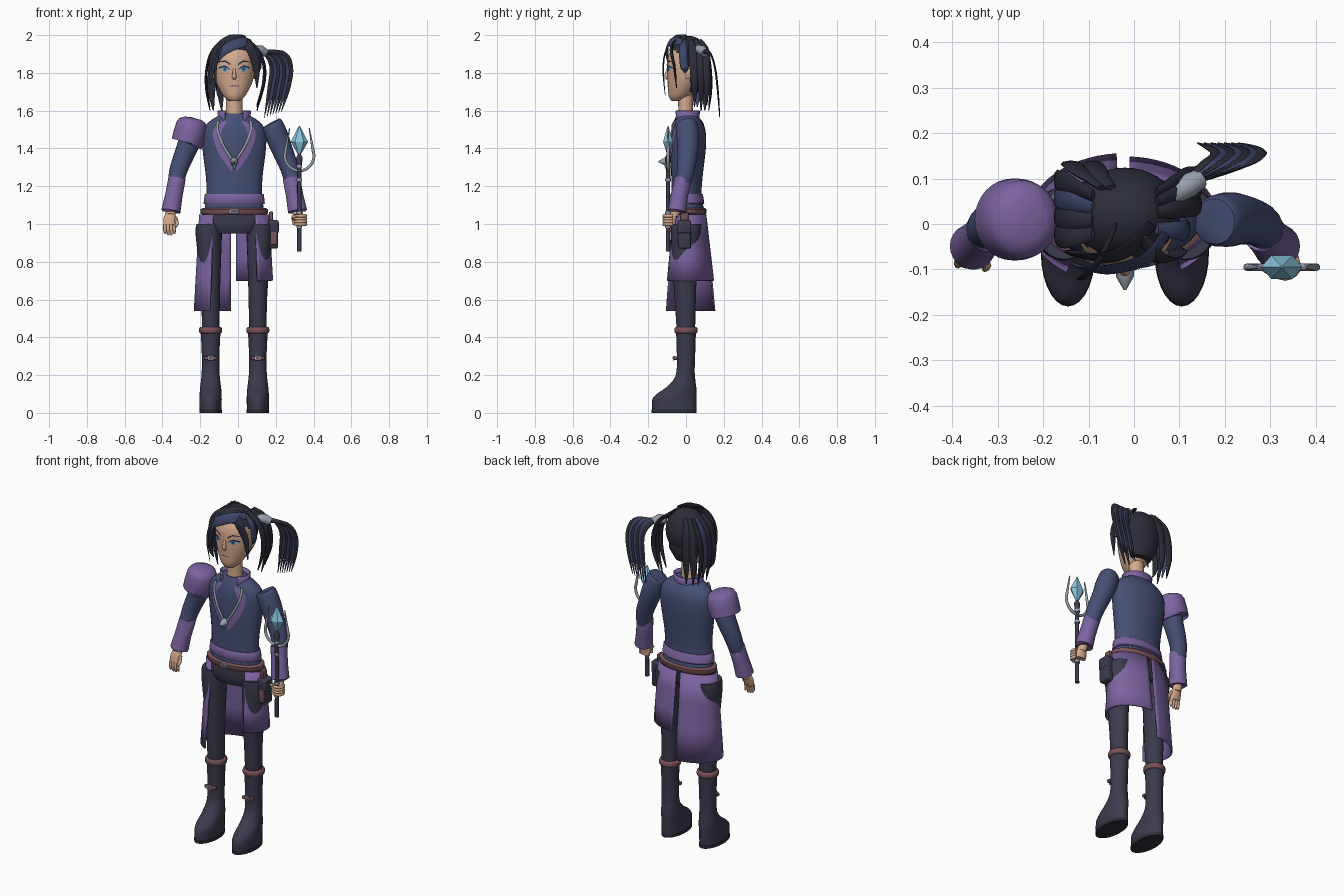
import bpy, bmesh, math
from mathutils import Vector
from mathutils.bvhtree import BVHTree

C = -0.02  # body centre line in x


def material(name, r, g, b):
    m = bpy.data.materials.new(name)
    m.diffuse_color = (r, g, b, 1)
    return m


SKIN = material("skin", .66, .40, .27)
NAVY = material("navy cloth", .062, .08, .18)
PURPLE = material("purple cloth", .20, .125, .35)
CHAR = material("charcoal leather", .044, .043, .075)
BROWN = material("brown leather", .19, .085, .10)
HAIR = material("dark hair", .026, .026, .042)
STREAK = material("blue hair", .048, .06, .14)
SILVER = material("silver", .31, .35, .41)
CRYSTAL = material("pale crystal", .26, .56, .74)
BLUE = material("eye blue", .04, .22, .58)


def finish(name, bm, mat, angle=45):
    bmesh.ops.recalc_face_normals(bm, faces=bm.faces)
    me = bpy.data.meshes.new(name)
    bm.to_mesh(me)
    bm.free()
    me.materials.append(mat)
    ob = bpy.data.objects.new(name, me)
    bpy.context.collection.objects.link(ob)
    if angle:
        bpy.ops.object.select_all(action='DESELECT')
        bpy.context.view_layer.objects.active = ob
        ob.select_set(True)
        bpy.ops.object.shade_smooth_by_angle(angle=math.radians(angle))
    return ob


def smooth_path(pts, k):
    P = [pts[0]] + list(pts) + [pts[-1]]
    out = []
    for i in range(1, len(P) - 2):
        for j in range(k):
            t = j / k
            out.append([.5 * (2 * b + (c - a) * t + (2 * a - 5 * b + 4 * c - d) * t * t
                              + (3 * b - a - 3 * c + d) * t ** 3)
                        for a, b, c, d in zip(P[i - 1], P[i], P[i + 1], P[i + 2])])
    return out + [list(pts[-1])]


def tube(name, pts, mat, ref=(1, 0, 0), n=16, k=1, axis=None, angle=45):
    """Skin elliptical rings (x, y, z, a, b) along a path; a runs along ref."""
    pts = smooth_path(pts, k) if k > 1 else pts
    bm = bmesh.new()
    rings = []
    for i, p in enumerate(pts):
        t = Vector(axis) if axis else Vector(pts[min(i + 1, len(pts) - 1)][:3]) - Vector(pts[max(i - 1, 0)][:3])
        t.normalize()
        u = Vector(ref) - t * t.dot(Vector(ref))
        u.normalize()
        v = t.cross(u)
        rings.append([bm.verts.new(Vector(p[:3]) + u * (p[3] * math.cos(w)) + v * (p[4] * math.sin(w)))
                      for w in (math.tau * j / n for j in range(n))])
    for r, q in zip(rings, rings[1:]):
        for j in range(n):
            bm.faces.new((r[j], r[(j + 1) % n], q[(j + 1) % n], q[j]))
    bm.faces.new(rings[0])
    bm.faces.new(rings[-1])
    return finish(name, bm, mat, angle)


def loft(name, cx, rings, mat, n=28, k=1):
    """Stack of horizontal ellipses (z, cy, rx, ry)."""
    return tube(name, [(cx, cy, z, rx, ry) for z, cy, rx, ry in rings], mat, n=n, k=k, axis=(0, 0, 1))


def shell(name, cy, a0, a1, rings, mat, n=24):
    """Open curved sheet (z, rx, ry) between two angles in degrees."""
    bm = bmesh.new()
    g = [[bm.verts.new((C + rx * math.cos(w), cy + ry * math.sin(w), z))
          for w in (math.radians(a0 + (a1 - a0) * j / n) for j in range(n + 1))] for z, rx, ry in rings]
    for r, q in zip(g, g[1:]):
        for j in range(n):
            bm.faces.new((r[j], r[j + 1], q[j + 1], q[j]))
    ob = finish(name, bm, mat)
    mod = ob.modifiers.new("thickness", 'SOLIDIFY')
    mod.thickness = .008
    return ob


def box(name, c, size, mat, bevel=0.0):
    bm = bmesh.new()
    bmesh.ops.create_cube(bm, size=1)
    for v in bm.verts:
        v.co = Vector(c) + Vector(a * b for a, b in zip(v.co, size))
    if bevel:
        bmesh.ops.bevel(bm, geom=bm.edges[:], offset=bevel, segments=3, affect='EDGES', profile=.5)
    return finish(name, bm, mat)


def tree(ob):
    return BVHTree.FromPolygons([v.co for v in ob.data.vertices], [p.vertices for p in ob.data.polygons])


def on_front(bvh, x, z, off):
    hit = bvh.ray_cast(Vector((x, -1, z)), Vector((0, 1, 0)))[0]
    return Vector((x, (hit.y if hit else -.06) - off, z))


def decal(name, bvh, top, low, mat, off=.003):
    """Thin patch laid on a front surface between two outlines (x, z)."""
    bm = bmesh.new()
    a, b = smooth_path(top, 4), smooth_path(low, 4)
    rows = [[bm.verts.new(on_front(bvh, C + p[0] + (q[0] - p[0]) * t, p[1] + (q[1] - p[1]) * t, off))
             for t in (0, .5, 1)] for p, q in zip(a, b)]
    for r, q in zip(rows, rows[1:]):
        for j in (0, 1):
            bm.faces.new((r[j], r[j + 1], q[j + 1], q[j]))
    return finish(name, bm, mat)


# torso, hips, belt and sash
torso = loft("torso", C, [(1.06, .01, .16, .09), (1.15, .003, .148, .08), (1.25, .005, .15, .083), (1.4, .012, .168, .093),
                          (1.49, .014, .166, .09), (1.54, .01, .135, .075), (1.585, .003, .065, .05)], NAVY, 32, 4)
loft("hips", C, [(.95, .0, .13, .07), (.99, .0, .165, .085), (1.07, .005, .17, .092)], CHAR, k=3)
loft("sash", C, [(1.105, .005, .158, .088), (1.11, .005, .162, .092), (1.155, .003, .157, .087), (1.16, .003, .152, .083)], PURPLE)
loft("belt", C, [(1.05, .007, .17, .095), (1.057, .007, .178, .101), (1.078, .007, .178, .101), (1.085, .007, .165, .093)], BROWN)
box("belt_buckle", (C, -.096, 1.067), (.05, .012, .026), SILVER, .003)
box("belt_buckle_inset", (C, -.101, 1.067), (.034, .006, .013), BROWN)

# skirt panels, the right one longer, open at front and centre back
for nm, a0, a1, zb, f in (("skirt_right", 95, 233, .54, 1.0), ("skirt_left", -53, 87, .70, .7)):
    rows = [(1.05 + (zb - 1.05) * t, .186 + .028 * t * f, .098 + .048 * t * (f + 1) / 2) for t in (0, .33, .66, 1)]
    shell(nm, .01, a0, a1, rows, PURPLE)

# legs and boots
for s, nm in ((-1, "right"), (1, "left")):
    X = C + s * .125
    tube(nm + "_leg", [(X, 0, .42, .046, .048), (X, -.004, .6, .049, .056), (X + s * .004, -.006, .78, .058, .066),
                       (X + s * .01, 0, .95, .07, .08), (X + s * .008, .002, 1.0, .066, .08)],
         CHAR, n=24, k=3, axis=(0, 0, 1))
    loft(nm + "_boot", X, [(.018, -.0625, .058, .1175), (.07, -.062, .059, .117), (.1, -.05, .058, .105), (.13, -.028, .056, .083),
                           (.17, -.01, .051, .06), (.22, -.002, .047, .048), (.32, 0, .047, .049), (.44, 0, .053, .053)], CHAR, k=3)
    loft(nm + "_sole", X, [(0, -.0625, .06, .119), (.018, -.0625, .06, .119)], HAIR)
    loft(nm + "_boot_cuff", X, [(.42, 0, .052, .052), (.427, 0, .06, .06), (.448, 0, .06, .06), (.456, 0, .052, .052)], BROWN, k=2)
    box(nm + "_boot_strap", (X, -.054, .29), (.07, .02, .018), BROWN, .004)
    box(nm + "_boot_buckle", (X, -.066, .29), (.03, .008, .024), SILVER, .002)
    box(nm + "_boot_buckle_inset", (X, -.0705, .29), (.018, .004, .012), BROWN)

# arms, cuffs and hands
for s, nm in ((-1, "right"), (1, "left")):
    P = lambda *rows: [(C + s * r[0], r[1], r[2], r[3], r[4] if len(r) > 4 else r[3]) for r in rows]
    tube(nm + "_arm", P((.198, .006, 1.535, .05), (.205, .007, 1.52, .057), (.228, .01, 1.46, .06), (.255, .01, 1.39, .055),
                        (.294, 0, 1.29, .048), (.308, -.015, 1.22, .043)), NAVY, n=22, k=3)
    tube(nm + "_forearm_cuff", P((.303, -.015, 1.243, .042), (.303, -.015, 1.24, .046), (.32, -.035, 1.15, .046),
                                 (.335, -.05, 1.068, .051), (.335, -.05, 1.066, .04)), PURPLE, n=22)
    tube(nm + "_wrist", P((.335, -.05, 1.08, .026), (.338, -.065, 1.045, .026)), SKIN)
box_pts = [(C - .338, -.063, 1.06, .024, .016), (C - .34, -.075, 1.03, .034, .017), (C - .342, -.084, .995, .032, .014)]
tube("right_palm", box_pts, SKIN, k=3)
for i in range(4):
    x = C - .367 + i * .0165
    tube("right_finger", [(x, -.083, 1.0, .009, .009), (x, -.089, .968, .009, .009), (x + .002, -.086, .948 - .007 * (i in (1, 2)), .005, .005)], SKIN, n=8, k=2)
tube("right_thumb", [(C - .312, -.073, 1.035, .011, .011), (C - .304, -.092, 1.005, .01, .01), (C - .309, -.1, .985, .006, .006)], SKIN, n=8, k=2)
SX, SY = .325, -.095
tube("left_palm", [(SX - .01, -.06, 1.055, .024, .018), (SX - .008, -.068, 1.03, .034, .018), (SX - .006, -.068, .995, .028, .014)], SKIN, k=3)
for i in range(4):
    z = 1.043 - i * .015
    tube("left_finger", [(SX + .028, -.07, z, .009, .008), (SX + .034, -.1, z, .009, .008),
                         (SX + .008, -.117, z, .009, .008), (SX - .026, -.105, z, .006, .006)], SKIN, ref=(0, 0, 1), n=8, k=3)
tube("left_thumb", [(SX - .03, -.075, 1.03, .01, .01), (SX - .034, -.1, 1.038, .009, .009), (SX - .01, -.115, 1.045, .006, .006)],
     SKIN, ref=(0, 0, 1), n=8, k=2)

# rounded shoulder pad on one side
tube("shoulder_pad", [(-.268, .01, 1.43, .08, .082), (-.267, .01, 1.432, .086, .09), (-.256, .01, 1.48, .085, .09),
                      (-.246, .01, 1.525, .081, .086), (-.241, .01, 1.548, .07, .074), (-.239, .01, 1.56, .045, .048),
                      (-.238, .01, 1.563, .01, .01)], PURPLE, n=32)

# neck, collar, lapels, necklace
loft("neck", C, [(1.55, 0, .05, .045), (1.6, -.002, .043, .038), (1.7, -.004, .044, .04)], SKIN, 20)
shell("collar", .003, -55, 235, [(1.535, .09, .066), (1.57, .078, .06), (1.6, .082, .064)], PURPLE, 32)
chest = tree(torso)
for s, nm in ((-1, "right"), (1, "left")):
    decal(nm + "_lapel", chest, [(s * .05, 1.55), (s * .112, 1.49), (s * .085, 1.38), (s * .012, 1.275)],
          [(s * .04, 1.54), (s * .07, 1.48), (s * .045, 1.40), (s * .004, 1.32)], PURPLE, .006)
    chain = [on_front(chest, C + s * w, z, .012) for w, z in ((.085, 1.545), (.09, 1.5), (.06, 1.42), (.03, 1.37), (.003, 1.325))]
    tube(nm + "_chain", [(*p, .007, .006) for p in chain], SILVER, n=8, k=3)
tube("pendant", [(C, -.09, 1.335, .02, .02), (C, -.115, 1.33, .02, .02), (C, -.145, 1.33, .003, .003)], SILVER, n=8)
tube("pendant_gem", [(C, -.105, 1.345, .004, .004), (C, -.108, 1.32, .016, .012), (C, -.105, 1.29, .003, .003)], CRYSTAL, n=6, angle=0)

# head and face
head = loft("head", C, [(1.65, -.05, .025, .025), (1.665, -.042, .045, .045), (1.69, -.028, .066, .066), (1.75, -.01, .096, .087), (1.82, -.002, .109, .098),
                        (1.89, 0, .107, .094), (1.95, .01, .08, .066), (1.982, .015, .035, .03)], SKIN, 32, 3)
face = tree(head)
tube("nose", [(C, -.097, 1.825, .006, .004), (C, -.102, 1.795, .009, .01), (C, -.104, 1.778, .013, .011), (C, -.093, 1.768, .008, .006)], SKIN, n=10, k=2)
for s, nm in ((-1, "right"), (1, "left")):
    F = lambda pts: [(s * x, z) for x, z in pts]
    decal(nm + "_eye", face, F([(.026, 1.818), (.05, 1.832), (.078, 1.823)]), F([(.026, 1.816), (.05, 1.808), (.078, 1.821)]), CRYSTAL, .002)
    decal(nm + "_iris", face, F([(.038, 1.826), (.05, 1.832), (.062, 1.828)]), F([(.041, 1.811), (.05, 1.807), (.059, 1.811)]), BLUE, .003)
    decal(nm + "_pupil", face, F([(.045, 1.824), (.055, 1.824)]), F([(.045, 1.815), (.055, 1.815)]), HAIR, .004)
    decal(nm + "_eyelid", face, F([(.022, 1.819), (.05, 1.839), (.085, 1.828)]), F([(.026, 1.817), (.05, 1.831), (.08, 1.822)]), HAIR, .004)
    decal(nm + "_brow", face, F([(.02, 1.848), (.05, 1.866), (.088, 1.856)]), F([(.022, 1.84), (.05, 1.858), (.088, 1.854)]), HAIR, .004)
    tube(nm + "_ear", [(C + s * .106, .01, 1.77, .006, .012), (C + s * .114, .014, 1.8, .008, .02), (C + s * .113, .018, 1.835, .006, .016)], SKIN, n=10, k=2)
decal("mouth", face, [(-.032, 1.729), (-.01, 1.735), (0, 1.732), (.01, 1.735), (.032, 1.729)],
      [(-.032, 1.727), (-.01, 1.728), (0, 1.727), (.01, 1.728), (.032, 1.727)], BROWN)

# hair cap, trimmed along the hairline
bm = bmesh.new()
bmesh.ops.create_uvsphere(bm, u_segments=40, v_segments=28, radius=1)
for v in bm.verts:
    v.co = Vector((C + v.co.x * .122, .018 + v.co.y * .106, 1.862 + v.co.z * .133))
cut = [f for f in bm.faces if (lambda c: c.z < 1.745 or c.y < .0 - max(0, c.z - 1.88) * 1.6)(f.calc_center_median())]
bmesh.ops.delete(bm, geom=cut, context='FACES')
finish("hair_cap", bm, HAIR)
loft("hair_nape", C, [(1.70, .035, .06, .045), (1.76, .03, .096, .08), (1.8, .03, .1, .08)], HAIR)


def lock(name, pts, thin, wide, mat, ref):
    prof = [.6, 1, 1, .8, .12][-len(pts):]
    return tube(name, [(C + x, y, z, thin * min(1, w + .2), wide * w) for (x, y, z), w in zip(pts, prof)], mat, ref=ref, n=8, k=5)


# swept fringe
FR = (0, -1, .35)
lock("fringe_streak", [(.09, -.02, 1.965), (.05, -.075, 1.965), (-.02, -.098, 1.94), (-.075, -.1, 1.9), (-.12, -.085, 1.81)], .006, .028, STREAK, FR)
lock("fringe_upper", [(.06, .0, 1.985), (0, -.06, 1.975), (-.06, -.075, 1.945), (-.105, -.065, 1.88), (-.13, -.06, 1.74)], .007, .032, HAIR, FR)
lock("fringe_left", [(.04, -.03, 1.985), (.075, -.075, 1.945), (.1, -.075, 1.9), (.118, -.062, 1.83), (.12, -.05, 1.72)], .007, .024, HAIR, FR)
lock("fringe_wisp", [(-.02, .0, 2.0), (-.05, -.07, 1.975), (-.085, -.112, 1.9), (-.1, -.12, 1.8), (-.09, -.11, 1.68)], .004, .008, HAIR, FR)
# side locks hanging past the jaw
SIDE = (1, 0, 0)
for i, (y, tip) in enumerate(((-.03, 1.66), (.01, 1.6), (.05, 1.62), (.09, 1.6))):
    lock("right_side_lock", [(-.07, y * .7, 1.97), (-.125, y, 1.9), (-.148, y + .005, 1.8), (-.145, y + .01, 1.7), (-.128, y + .01, tip)],
         .007, .023, (HAIR, STREAK)[i == 2], SIDE)
for i, (y, tip) in enumerate(((-.015, 1.8), (.035, 1.62), (.07, 1.6), (.1, 1.63))):
    lock("left_side_lock", [(.07, y * .7, 1.97), (.125, y, 1.92), (.158 if i else .135, y + .005, 1.84), (.155 if i else .13, y + .01, 1.74 if i else 1.82),
                            (.12, y + .01, tip)], .009, .022, (STREAK, HAIR)[i > 0], SIDE)
for x in (-.1, -.06):
    lock("back_lock", [(x * .5, .08, 1.97), (x, .115, 1.9), (x * 1.15, .13, 1.8), (x * 1.2, .13, 1.7), (x * 1.1, .12, 1.6)], .008, .024, HAIR, (0, 1, 0))

# side ponytail with a silver tie
for i in range(7):
    o = i * .0165
    lock("ponytail_strand", [(.11, .06 + i * .003, 1.925 - i * .003), (.165 + o * .9, .125, 1.905), (.2 + o, .153, 1.83), (.185 + o, .168, 1.71), (.16 + o * .9, .178, 1.565 + o * .3)],
         .005, .013, (HAIR, STREAK)[i % 2], (0, 1, 0))
tube("hair_tie", [(.085, .065, 1.922, .024, .024), (.12, .085, 1.92, .027, .027), (.145, .1, 1.905, .022, .022)], SILVER, ref=(0, 0, 1), n=14)

# belt pouch
box("pouch", (.188, -.008, .945), (.05, .07, .15), CHAR, .012)
box("pouch_flap", (.188, -.01, .985), (.056, .075, .07), CHAR, .01)
box("pouch_patch", (.19, -.044, .925), (.036, .008, .07), BROWN, .003)
box("pouch_loop", (.175, -.008, 1.04), (.02, .04, .05), BROWN, .004)

# staff with crescent head and crystal
loft("staff_shaft", SX, [(.855, SY, .012, .012), (1.1, SY, .011, .011), (1.3, SY, .012, .012), (1.35, SY, .017, .017), (1.37, SY, .008, .008)], CHAR, 12)
for z in (.985, 1.06, 1.235, 1.305):
    loft("staff_ring", SX, [(z - .007, SY, .015, .015), (z + .007, SY, .015, .015)], SILVER, 12)
arc = [(SX + .077 * math.sin(w), SY, 1.362 - .08 * math.cos(w)) for w in (math.radians(d) for d in range(-110, 111, 20))]
arc = [(SX - .052, SY, 1.495)] + arc + [(SX + .052, SY, 1.495)]
arc = [(x, y, z + .012 * (i in (0, len(arc) - 1))) for i, (x, y, z) in enumerate(arc)]
tube("staff_crescent", [(*p, .008 if 0 < i < len(arc) - 1 else .003, .008 if 0 < i < len(arc) - 1 else .003) for i, p in enumerate(arc)],
     SILVER, ref=(0, 1, 0), n=10, k=2)
tube("staff_crystal", [(SX, SY, 1.36, .003, .003), (SX, SY, 1.435, .046, .03), (SX, SY, 1.52, .002, .002)], CRYSTAL, n=6, axis=(0, 0, 1), angle=0)
